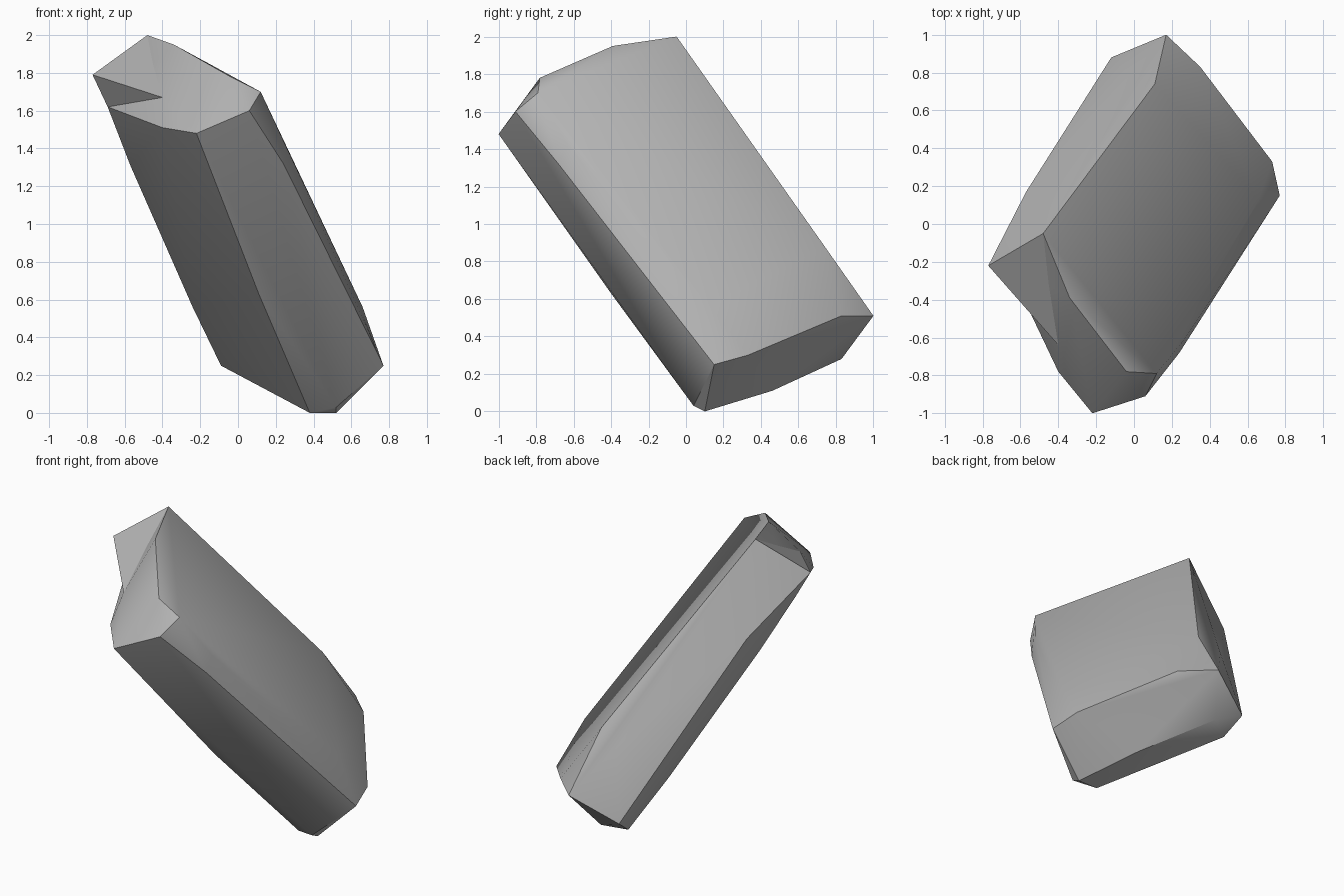
import bpy, bmesh, math

if "Cube" in bpy.data.objects:
    bpy.data.objects.remove(bpy.data.objects["Cube"])

stone = bpy.data.materials.new("stone_grey")
stone.diffuse_color = (0.45, 0.45, 0.45, 1)
stone.use_nodes = True
stone.node_tree.nodes["Principled BSDF"].inputs["Base Color"].default_value = stone.diffuse_color


def hull(name, points):
    """Faceted stone chunk: convex hull around its chiselled corners."""
    bm = bmesh.new()
    for p in points:
        bm.verts.new(p)
    res = bmesh.ops.convex_hull(bm, input=bm.verts[:])
    junk = {v for v in res["geom_interior"] + res["geom_unused"]
            if isinstance(v, bmesh.types.BMVert)}
    bmesh.ops.delete(bm, geom=list(junk), context='VERTS')
    bmesh.ops.recalc_face_normals(bm, faces=bm.faces[:])
    mesh = bpy.data.meshes.new(name)
    bm.to_mesh(mesh)
    bm.free()
    mesh.materials.append(stone)
    obj = bpy.data.objects.new(name, mesh)
    bpy.context.collection.objects.link(obj)
    return obj


# Corners shared by the body and the overhanging corner
peak = (-0.48, -0.05, 2.0)
notch_inner = (-0.40, -0.64, 1.67)
notch_outer = (-0.69, -0.17, 1.62)
left_edge = (-0.57, 0.17, 1.44)

# Upper end of the slab
top_end = [peak, notch_inner, notch_outer, (-0.40, -0.78, 1.51),
           (-0.22, -1.0, 1.48), (0.06, -0.91, 1.60), (0.12, -0.79, 1.70),
           (-0.04, -0.78, 1.78), (-0.34, -0.39, 1.95)]
# Worn long edges
long_edges = [left_edge, (-0.57, 0.03, 1.31), (-0.39, 0.30, 0.91),
              (-0.24, 0.52, 0.56), (-0.27, 0.26, 1.56), (0.11, 0.74, 0.88),
              (-0.03, 0.78, 0.80), (0.11, -0.40, 0.63), (-0.13, -0.89, 1.34),
              (0.24, -0.68, 1.32), (0.41, -0.38, 0.93),
              (0.25, -0.63, 1.42), (0.45, -0.28, 1.0), (0.66, 0.13, 0.56)]
# Lower end of the slab
low_end = [(0.17, 1.0, 0.51), (0.35, 0.83, 0.51), (0.73, 0.33, 0.30),
           (0.77, 0.15, 0.25), (0.52, 0.04, 0.03), (0.52, 0.10, 0.0),
           (0.38, 0.10, 0.0), (0.13, 0.44, 0.14), (0.35, 0.46, 0.11),
           (-0.09, 0.74, 0.25), (0.05, 0.83, 0.28), (-0.12, 0.88, 0.35)]
rock = hull("rock_slab", top_end + long_edges + low_end)

# Overhanging corner above the notch, rooted inside the slab
corner = hull("overhang_corner", [peak, (-0.77, -0.22, 1.79), notch_inner,
                                  notch_outer, left_edge, (-0.25, 0.0, 1.5)])
corner.hide_render = True
corner.hide_viewport = True

union = rock.modifiers.new("join_corner", 'BOOLEAN')
union.operation = 'UNION'
union.solver = 'EXACT'
union.object = corner
bpy.context.view_layer.objects.active = rock
rock.select_set(True)
bpy.ops.object.modifier_apply(modifier=union.name)
bpy.data.objects.remove(corner)

# Soft worn faces with crisp ridges
bpy.ops.object.shade_smooth_by_angle(angle=math.radians(30))
